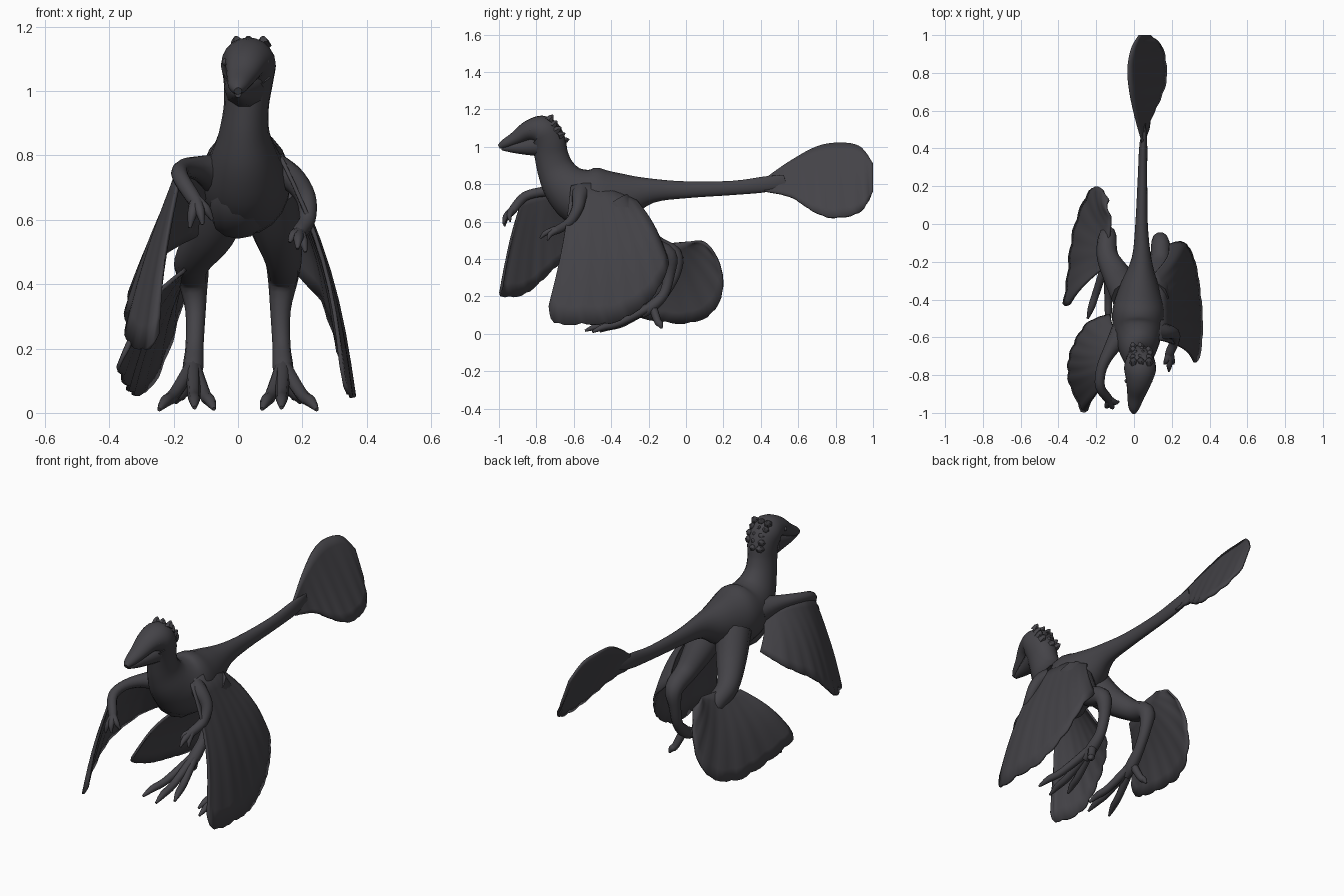
import bpy
import bmesh
import math
import random
from mathutils import Vector

random.seed(4)
if "Cube" in bpy.data.objects:
    bpy.data.objects.remove(bpy.data.objects["Cube"])

mat = bpy.data.materials.new("charcoal_plumage")
mat.use_nodes = True
colour = (0.058, 0.056, 0.064, 1)
mat.diffuse_color = colour
mat.node_tree.nodes["Principled BSDF"].inputs["Base Color"].default_value = colour


def finish(name, bm, angle=50):
    bmesh.ops.recalc_face_normals(bm, faces=bm.faces)
    mesh = bpy.data.meshes.new(name)
    bm.to_mesh(mesh)
    bm.free()
    mesh.materials.append(mat)
    ob = bpy.data.objects.new(name, mesh)
    bpy.context.collection.objects.link(ob)
    bpy.ops.object.select_all(action='DESELECT')
    bpy.context.view_layer.objects.active = ob
    ob.select_set(True)
    bpy.ops.object.shade_smooth_by_angle(angle=math.radians(angle))
    return ob


def spline(pts, steps):
    """Catmull-Rom curve through tuples of any length."""
    ext = [pts[0]] + list(pts) + [pts[-1]]
    out = []
    for a, b, c, d in zip(ext, ext[1:], ext[2:], ext[3:]):
        for s in range(steps):
            t = s / steps
            out.append([q + t * (r - p) / 2 + t * t * (2 * p - 5 * q + 4 * r - w) / 2
                        + t ** 3 * (3 * q - p - 3 * r + w) / 2
                        for p, q, r, w in zip(a, b, c, d)])
    out.append(list(pts[-1]))
    return out


def sample(pts, n):
    """Resample a curve at n + 1 even distances."""
    curve = [Vector(p) for p in spline(pts, 12)]
    dist = [0]
    for a, b in zip(curve, curve[1:]):
        dist.append(dist[-1] + (b - a).length)
    out, k = [], 0
    for i in range(n + 1):
        d = dist[-1] * i / n
        while k < len(curve) - 2 and dist[k + 1] < d:
            k += 1
        f = (d - dist[k]) / max(dist[k + 1] - dist[k], 1e-6)
        out.append(curve[k].lerp(curve[k + 1], f))
    return out


def tube(name, pts, sides=12, steps=4):
    """Loft ellipses along (x, y, z, side radius, height radius)."""
    rows = spline(pts, steps)
    bm = bmesh.new()
    rings = []
    for i, row in enumerate(rows):
        before, after = rows[max(i - 1, 0)], rows[min(i + 1, len(rows) - 1)]
        tangent = (Vector(after[:3]) - Vector(before[:3])).normalized()
        side = Vector((1, 0, 0))
        side = (side - tangent * side.dot(tangent)).normalized()
        up = tangent.cross(side)
        rx, rz = max(row[3], 0.002), max(row[4], 0.002)
        rings.append([bm.verts.new(Vector(row[:3]) + side * rx * math.cos(a) + up * rz * math.sin(a))
                      for a in (math.tau * k / sides for k in range(sides))])
    for a, b in zip(rings, rings[1:]):
        for k in range(sides):
            bm.faces.new((a[k], a[(k + 1) % sides], b[(k + 1) % sides], b[k]))
    bm.faces.new(rings[0])
    bm.faces.new(rings[-1])
    return finish(name, bm)


def limb(name, pts, sides=10):
    return tube(name, [(*p, p[-1]) for p in pts], sides)


def sheet(name, root, tip, bulge=(0, 0, 0), n=32, m=8):
    """Thin feather fan between a root curve and a tip curve, ridged along the feathers."""
    bm = bmesh.new()
    a, b = sample(root, n), sample(tip, n)
    bulge = Vector(bulge)
    grid = []
    for i in range(n + 1):
        col = []
        for j in range(m + 1):
            t = j / m
            p = a[i].lerp(b[i], t * (1 - 0.012 * (i % 4 == 0)))
            p += bulge * math.sin(math.pi * t)
            p.x += 0.003 * t * math.cos(i * math.pi / 2)
            col.append(bm.verts.new(p))
        grid.append(col)
    for c, d in zip(grid, grid[1:]):
        for j in range(m):
            bm.faces.new((c[j], c[j + 1], d[j + 1], d[j]))
    ob = finish(name, bm)
    mod = ob.modifiers.new("thickness", 'SOLIDIFY')
    mod.thickness = 0.012
    mod.offset = 0
    return ob


# Tail, trunk, neck and head in one sweep
tube("body", [
    (.06, .53, .82, .003, .03), (.05, .43, .80, .02, .042), (.045, .25, .78, .025, .038),
    (.04, 0, .77, .033, .045), (.04, -.18, .765, .052, .065), (.03, -.32, .74, .1, .118),
    (.025, -.45, .72, .138, .165), (.022, -.56, .735, .132, .158), (.02, -.645, .795, .105, .125),
    (.02, -.695, .875, .078, .1), (.026, -.72, .955, .07, .09), (.032, -.735, 1.03, .077, .09),
    (.032, -.77, 1.085, .085, .084), (.024, -.84, 1.085, .066, .056), (.01, -.91, 1.045, .046, .037),
    (0, -.97, 1.015, .03, .025), (0, -1, 1.0, .012, .012)], 20)
limb("lower_jaw", [(.022, -.78, 1.01, .066), (.014, -.86, 1.0, .045), (.006, -.93, .995, .028), (0, -.985, .99, .01)])
tube("breast_keel", [(.012, -.66, .72, .07, .04), (.005, -.6, .65, .09, .065), (0, -.52, .6, .08, .06),
                     (0, -.42, .61, .04, .03)])

# Tail fan, leaning over to one side
sheet("tail_fan",
      [(.05, .42, .83), (.01, .56, .925), (-.02, .7, 1.0), (-.03, .82, 1.02), (-.01, .93, 1.0), (.03, 1, .91)],
      [(.055, .42, .76), (.09, .56, .73), (.14, .67, .66), (.17, .78, .62), (.15, .93, .65), (.08, 1, .76)])

# Eyes and the ragged crest behind the head
for sx in (-1, 1):
    bm = bmesh.new()
    bmesh.ops.create_uvsphere(bm, u_segments=12, v_segments=8, radius=.012)
    bmesh.ops.translate(bm, verts=bm.verts, vec=(.024 + sx * .062, -.83, 1.09))
    finish("eye", bm)
for i in range(14):
    t = i // 3 / 4
    base = Vector((.04 + (i % 3 - 1) * .04, -.735 + .07 * t, 1.14 - .11 * t))
    out = Vector((random.uniform(-.015, .015), .025 + .015 * t, .03 - .02 * t))
    limb("crest_tuft", [(*base, .024), (*(base + out * .6), .016), (*(base + out), .003)], 6)

# Legs, feet and long spread toes; the left leg stands a little further forward
for sx in (-1, 1):
    dy = -.015 * (1 + sx)
    limb("leg", [(.03 + sx * .06, -.38, .69, .095), (.02 + sx * .1, -.29, .57, .08),
                 (sx * .14, -.17 + dy, .475, .058), (sx * .14, -.065 + dy, .42, .048),
                 (sx * .132, -.06 + dy, .32, .032), (sx * .135, -.12, .21, .028),
                 (sx * .14, -.19, .14, .032), (sx * .145, -.24, .1, .02)])
    for dx, y, z in ((-.07, -.46, .012), (-.01, -.54, .016), (.1, -.5, .01), (.05, -.13, .03)):
        foot = Vector((sx * .14, -.18, .15))
        end = Vector((sx * (.145 + dx), y, z))
        mid = foot.lerp(end, .55) + Vector((0, 0, -.015))
        limb("toe", [(*foot, .024), (*mid, .02), (*foot.lerp(end, .82), .018), (*end, .006)], 8)

# Right arm stretched forward, left arm folded down
limb("right_arm", [(-.06, -.58, .74, .07), (-.12, -.66, .76, .04), (-.17, -.76, .76, .028),
                   (-.18, -.86, .735, .026), (-.14, -.92, .67, .024), (-.12, -.94, .64, .018)])
limb("left_arm", [(.1, -.56, .76, .06), (.165, -.57, .73, .042), (.21, -.58, .67, .032),
                  (.215, -.62, .6, .026), (.19, -.68, .56, .024), (.185, -.71, .545, .018)])
for start, tips in (((-.13, -.93, .66), ((-.08, -.94, .6), (-.11, -.975, .585), (-.15, -.97, .575))),
                    ((.19, -.68, .56), ((.16, -.74, .53), (.185, -.78, .51), (.21, -.74, .5)))):
    for tip in tips:
        mid = Vector(start).lerp(Vector(tip), .6) + Vector((0, -.008, .01))
        limb("finger", [(*start, .02), (*mid, .015), (*tip, .005)], 8)

# Feather fans of the wings and the right leg
sheet("left_wing",
      [(.135, -.615, .79), (.135, -.52, .805), (.125, -.4, .785), (.09, -.28, .73)],
      [(.32, -.735, .14), (.345, -.7, .055), (.36, -.55, .05), (.35, -.38, .06),
       (.32, -.2, .17), (.265, -.1, .34), (.18, -.11, .43)], (.035, .015, .01))
sheet("right_wing",
      [(-.18, -.87, .74), (-.18, -.78, .77), (-.14, -.68, .765), (-.08, -.57, .71)],
      [(-.25, -.985, .24), (-.275, -.99, .2), (-.315, -.9, .2), (-.345, -.82, .24),
       (-.335, -.68, .37), (-.25, -.53, .48), (-.13, -.48, .55)], (-.01, -.01, .01))
sheet("right_leg_fan",
      [(-.12, .04, .49), (-.135, -.09, .48), (-.17, -.24, .44)],
      [(-.135, .13, .46), (-.17, .185, .36), (-.21, .195, .22), (-.26, .13, .1), (-.31, 0, .055),
       (-.335, -.13, .065), (-.35, -.28, .09), (-.37, -.42, .14), (-.345, -.43, .2)], (-.02, 0, .02))
